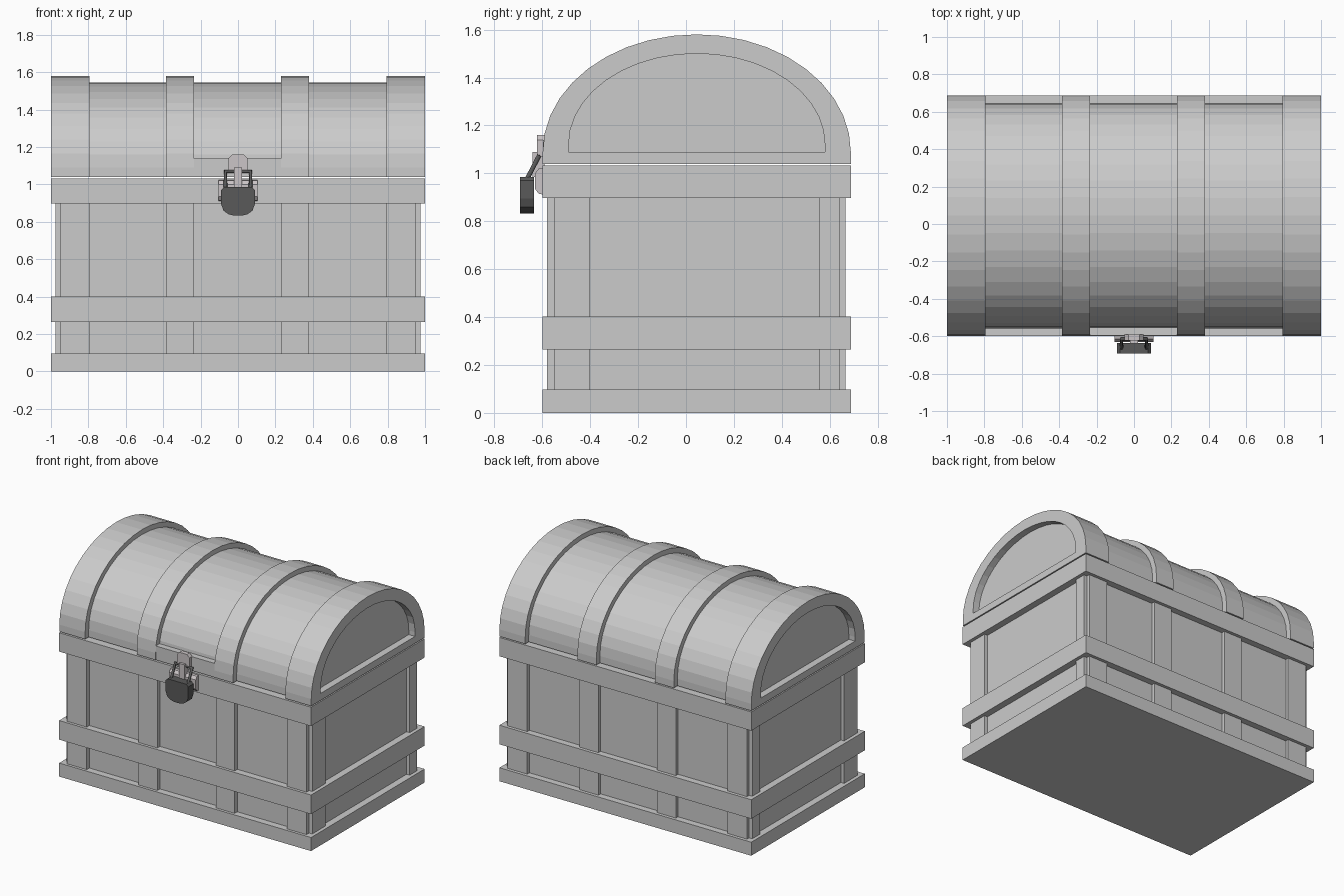
import bpy, bmesh, math

if "Cube" in bpy.data.objects:
    bpy.data.objects.remove(bpy.data.objects["Cube"])

CY = 0.045  # centre of the chest in depth


def make(name, verts, faces, mat=None):
    me = bpy.data.meshes.new(name)
    me.from_pydata(verts, [], faces)
    bm = bmesh.new()
    bm.from_mesh(me)
    bmesh.ops.recalc_face_normals(bm, faces=bm.faces)
    bm.to_mesh(me)
    bm.free()
    ob = bpy.data.objects.new(name, me)
    bpy.context.collection.objects.link(ob)
    if mat:
        me.materials.append(mat)
    return ob


def prism(name, pts, a, b, axis='x', mat=None):
    """Extrude a profile along x (points are y,z) or y (points are x,z)."""
    n = len(pts)
    put = (lambda t, p: (t, p[0], p[1])) if axis == 'x' else (lambda t, p: (p[0], t, p[1]))
    verts = [put(t, p) for t in (a, b) for p in pts]
    faces = [tuple(range(n)), tuple(range(n, 2 * n))]
    faces += [(i, (i + 1) % n, (i + 1) % n + n, i + n) for i in range(n)]
    return make(name, verts, faces, mat)


def box(name, x0, x1, y0, y1, z0, z1, mat=None):
    return prism(name, [(y0, z0), (y1, z0), (y1, z1), (y0, z1)], x0, x1, mat=mat)


def ring(name, outer, inner, x0, x1):
    """Extruded frame between two profiles with equal point counts."""
    n = len(outer)
    loops = [(x0, outer), (x1, outer), (x1, inner), (x0, inner)]
    verts = [(x, y, z) for x, pts in loops for y, z in pts]
    faces = [(k * n + i, k * n + (i + 1) % n, (k + 1) % 4 * n + (i + 1) % n, (k + 1) % 4 * n + i)
             for k in range(4) for i in range(n)]
    return make(name, verts, faces)


def arch(half, z0, spring, top, n=20):
    """Half-ellipse on short vertical sides."""
    pts = [(CY + half * math.cos(math.pi * i / n),
            spring + (top - spring) * math.sin(math.pi * i / n)) for i in range(n + 1)]
    return [(CY + half, z0)] + pts + [(CY - half, z0)]


def material(name, r, g, b):
    m = bpy.data.materials.new(name)
    m.diffuse_color = (r, g, b, 1)
    m.use_nodes = True
    m.node_tree.nodes["Principled BSDF"].inputs["Base Color"].default_value = m.diffuse_color
    return m


dark = material("dark_metal", 0.1, 0.1, 0.1)
pale = material("pale_metal", 0.6, 0.56, 0.57)

# Box and horizontal bands
box("chest_body", -0.95, 0.95, -0.55, 0.64, 0.02, 1.02)
for name, z0, z1 in (("base", 0, 0.097), ("middle_band", 0.265, 0.402), ("rim_band", 0.897, 1.032)):
    box(name, -1, 1, -0.6, 0.688, z0, z1)

# Vertical straps on front and back
STRAPS = ((-0.95, -0.795), (-0.385, -0.235), (0.23, 0.38), (0.795, 0.95))
for x0, x1 in STRAPS:
    box("front_strap", x0, x1, -0.58, -0.54, 0.05, 0.95)
    box("back_strap", x0, x1, 0.63, 0.665, 0.05, 0.95)

# Vertical straps on the ends
for s in (-1, 1):
    for y0, y1 in ((-0.55, -0.4), (0.555, 0.64)):
        box("end_strap", *sorted((s * 0.94, s * 0.975)), y0, y1, 0.05, 0.95)

# Lid: barrel panel, end frames, arched straps
outer = arch(0.643, 1.04, 1.09, 1.58)
prism("lid_panel", arch(0.603, 1.04, 1.09, 1.545), -0.95, 0.95)
for s in (-1, 1):
    ring("lid_end_frame", outer, arch(0.535, 1.09, 1.12, 1.5), s * 0.795, s)
for x0, x1 in STRAPS[1:3]:
    prism("lid_strap", outer, x0, x1)
box("lid_front_plate", -0.235, 0.23, -0.596, -0.5, 1.04, 1.14)

# Hasp and lower plate
prism("hasp", [(-0.05, 1.07), (0.05, 1.07), (0.05, 1.14), (0.03, 1.16), (-0.03, 1.16), (-0.05, 1.14)],
      -0.622, -0.59, 'y', pale)
box("hasp_tongue", -0.022, 0.022, -0.64, -0.59, 0.985, 1.09, pale)
prism("lock_plate", [(-0.59, 0.91), (-0.615, 0.915), (-0.63, 0.935), (-0.63, 1.0), (-0.615, 1.02), (-0.59, 1.025)],
      -0.105, 0.105, mat=pale)

# Padlock
half = [(0.075, 0.985), (0.09, 0.97), (0.09, 0.895), (0.078, 0.86), (0.05, 0.84), (0.02, 0.833)]
prism("padlock_body", half + [(-x, z) for x, z in reversed(half)], -0.693, -0.635, 'y', dark)
cu = bpy.data.curves.new("shackle", 'CURVE')
cu.dimensions = '3D'
cu.bevel_depth = 0.011
cu.bevel_resolution = 1
cu.use_fill_caps = True
path = [(-0.067, -0.672, 0.96), (-0.067, -0.615, 1.07), (0.067, -0.615, 1.07), (0.067, -0.672, 0.96)]
sp = cu.splines.new('POLY')
sp.points.add(len(path) - 1)
for p, co in zip(sp.points, path):
    p.co = (*co, 1)
cu.materials.append(dark)
bpy.context.collection.objects.link(bpy.data.objects.new("shackle", cu))
